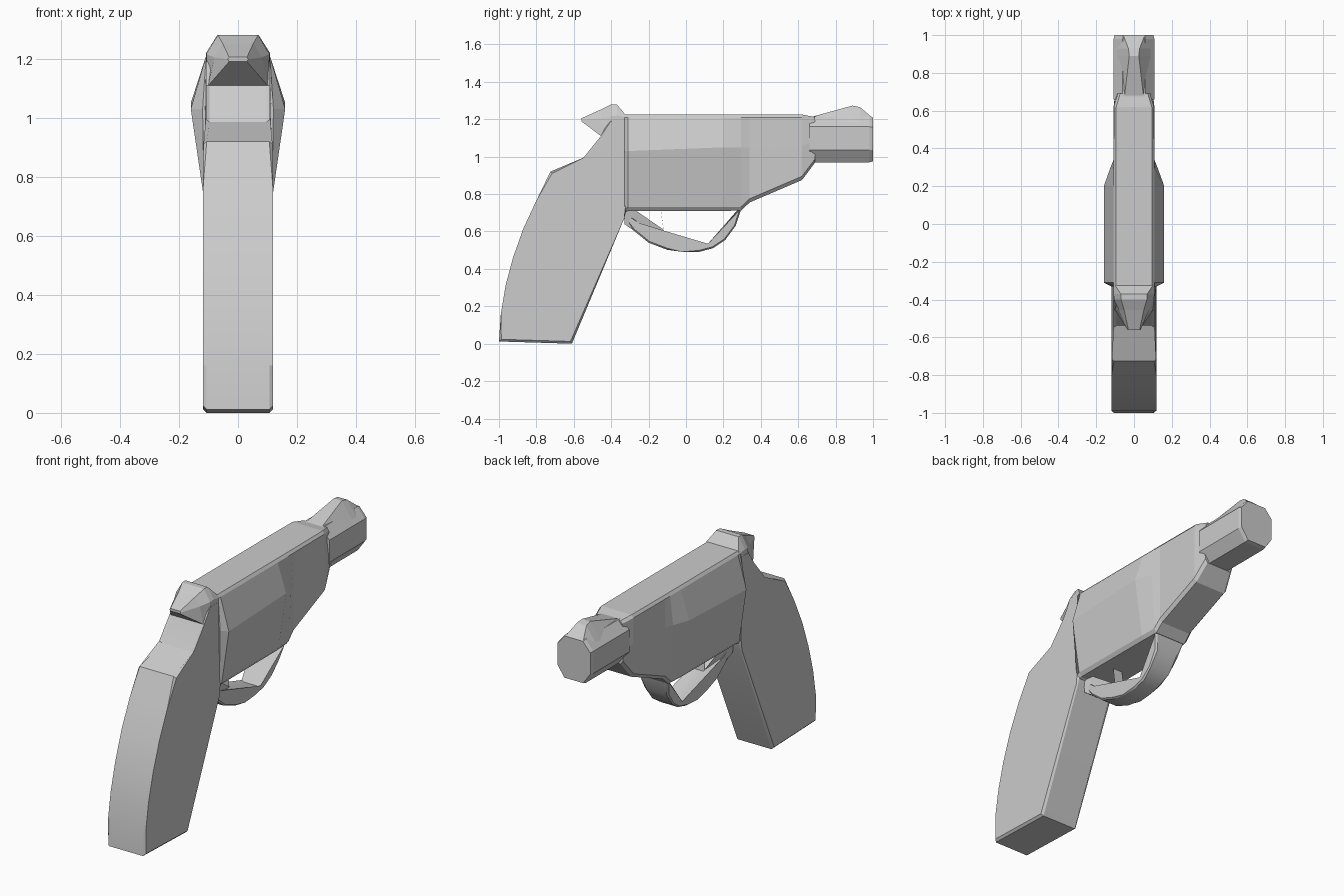
import bpy, bmesh, math

cube = bpy.data.objects.get("Cube")
if cube:
    bpy.data.objects.remove(cube, do_unlink=True)


def finish(name, bm, smooth_angle=None):
    bmesh.ops.recalc_face_normals(bm, faces=bm.faces)
    mesh = bpy.data.meshes.new(name)
    bm.to_mesh(mesh)
    bm.free()
    if smooth_angle:
        mesh.shade_smooth()
        mesh.set_sharp_from_angle(angle=math.radians(smooth_angle))
    obj = bpy.data.objects.new(name, mesh)
    bpy.context.collection.objects.link(obj)
    return obj


def prism(name, profile, half_width, bevel, smooth_angle=None):
    """Side profile of (y, z) points spread to both sides in x."""
    bm = bmesh.new()
    sides = [[bm.verts.new((s * half_width(y, z), y, z)) for y, z in profile]
             for s in (-1, 1)]
    caps = [bm.faces.new(side) for side in sides]
    n = len(profile)
    for i in range(n):
        j = (i + 1) % n
        bm.faces.new((sides[0][i], sides[0][j], sides[1][j], sides[1][i]))
    rim = [e for cap in caps for e in cap.edges]
    bmesh.ops.bevel(bm, geom=rim, offset=bevel, segments=1, affect='EDGES',
                    clamp_overlap=True)
    return finish(name, bm, smooth_angle)


def loft(name, sections, smooth_angle=None):
    """Sections are (y, half outline); each (x, z) outline is mirrored in x."""
    bm = bmesh.new()
    rings = []
    for y, half in sections:
        outline = half + [(-x, z) for x, z in reversed(half)]
        rings.append([bm.verts.new((x, y, z)) for x, z in outline])
    n = len(rings[0])
    for a, b in zip(rings, rings[1:]):
        for i in range(n):
            j = (i + 1) % n
            bm.faces.new((a[i], a[j], b[j], b[i]))
    bm.faces.new(rings[0])
    bm.faces.new(rings[-1])
    return finish(name, bm, smooth_angle)


# Curved grip with the narrower neck above it
prism("grip",
      [(-1.0, 0.012), (-0.61, 0.0), (-0.33, 0.67), (-0.31, 0.75),
       (-0.31, 1.2), (-0.41, 1.2), (-0.455, 1.11), (-0.54, 0.985),
       (-0.725, 0.92), (-0.80, 0.765), (-0.87, 0.615), (-0.925, 0.46),
       (-0.965, 0.31), (-0.99, 0.16)],
      lambda y, z: 0.118 if z < 0.95 else 0.108, 0.012, 25)


def frame_section(y, bottom, low_w, middle, mid_w, top, top_w):
    return (y, [(low_w - 0.015, bottom), (low_w, bottom + 0.02),
                (mid_w, middle), (top_w, top - 0.015), (top_w - 0.012, top)])


# Frame, bulging around the cylinder and narrowing to the front
loft("frame", [
    frame_section(-0.33, 0.70, 0.115, 1.03, 0.12, 1.225, 0.108),
    frame_section(-0.31, 0.71, 0.116, 1.03, 0.16, 1.225, 0.108),
    frame_section(0.20, 0.71, 0.114, 1.05, 0.16, 1.225, 0.108),
    frame_section(0.295, 0.712, 0.11, 1.05, 0.126, 1.225, 0.108),
    frame_section(0.34, 0.755, 0.108, 1.05, 0.108, 1.225, 0.108),
    frame_section(0.62, 0.875, 0.108, 1.06, 0.108, 1.225, 0.106),
    frame_section(0.69, 0.968, 0.09, 1.08, 0.1, 1.212, 0.085),
])

# Eight-sided barrel
barrel = [(0.062, 0.97), (0.108, 1.035), (0.108, 1.16), (0.06, 1.215)]
barrel_tip = [(x * 0.95, 1.09 + (z - 1.09) * 0.96) for x, z in barrel]
loft("barrel", [(0.66, barrel), (0.98, barrel), (1.0, barrel_tip)])

# Ramped front sight
loft("front_sight", [
    (0.68, [(0.08, 1.18), (0.05, 1.215)]),
    (0.89, [(0.09, 1.18), (0.025, 1.273)]),
    (0.93, [(0.09, 1.18), (0.03, 1.265)]),
    (0.995, [(0.08, 1.18), (0.055, 1.21)]),
])

# Hammer with its pointed spur
loft("hammer", [
    (-0.56, [(0.03, 1.19), (0.035, 1.198), (0.03, 1.205)]),
    (-0.455, [(0.1, 1.11), (0.08, 1.205), (0.052, 1.252)]),
    (-0.40, [(0.108, 1.11), (0.106, 1.215), (0.068, 1.28)]),
    (-0.37, [(0.108, 1.11), (0.108, 1.22), (0.07, 1.28)]),
    (-0.325, [(0.108, 1.11), (0.108, 1.21), (0.1, 1.225)]),
])

# Trigger guard, widening where it meets the frame
prism("trigger_guard",
      [(-0.34, 0.68), (-0.28, 0.605), (-0.20, 0.54), (-0.10, 0.502),
       (-0.02, 0.491), (0.07, 0.491), (0.145, 0.511), (0.21, 0.555),
       (0.265, 0.63), (0.295, 0.72), (0.28, 0.72), (0.12, 0.525),
       (-0.12, 0.605), (-0.26, 0.64), (-0.33, 0.71)],
      lambda y, z: 0.095 if y > 0.27 else 0.07 if y > 0.2 else 0.058,
      0.008, 25)

# Trigger wedge
loft("trigger", [
    (-0.33, [(0.06, 0.64), (0.07, 0.72)]),
    (-0.28, [(0.05, 0.605), (0.06, 0.72)]),
    (-0.12, [(0.022, 0.605), (0.03, 0.61)]),
    (-0.135, [(0.022, 0.715), (0.03, 0.72)]),
])
